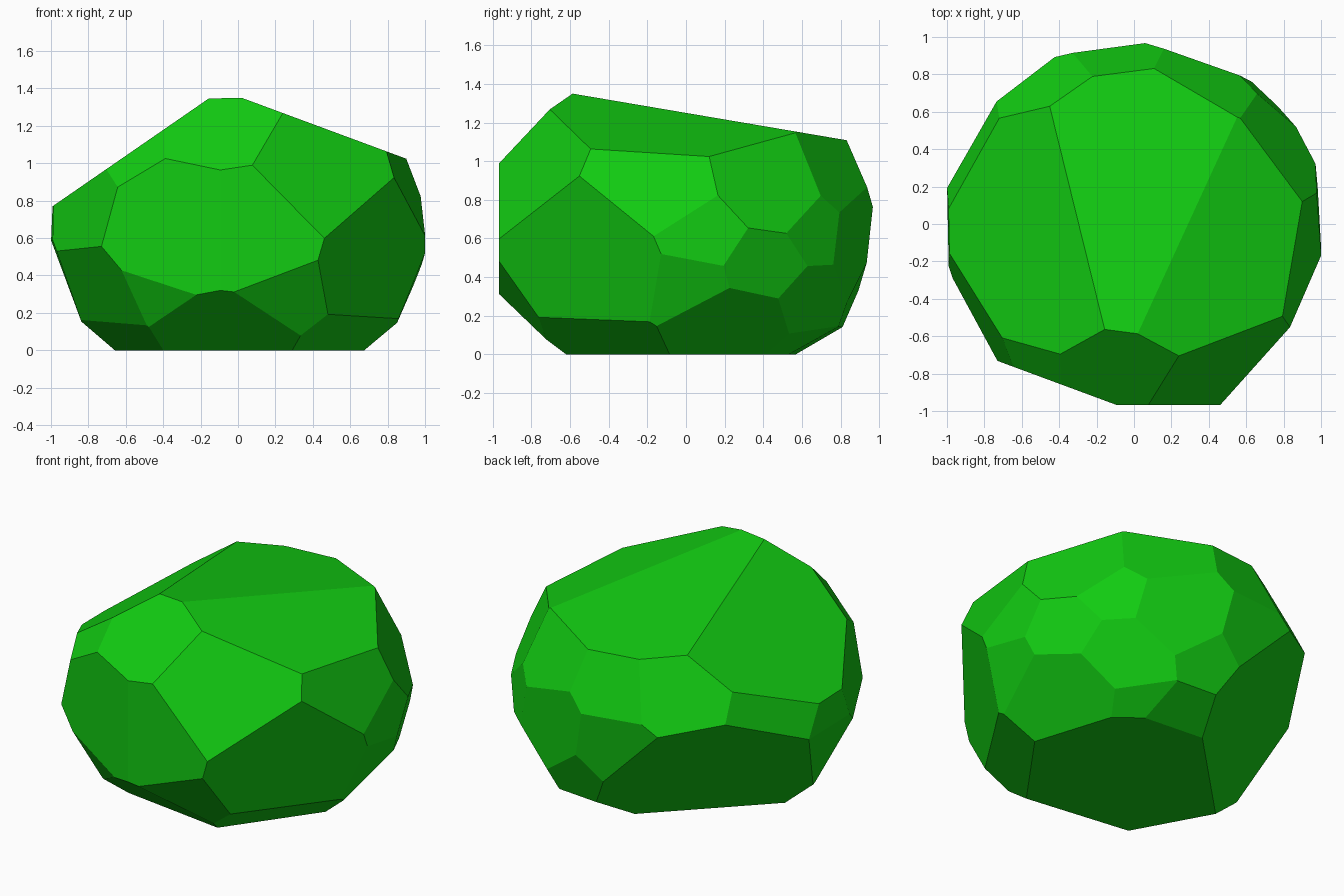
import bpy
import bmesh
from mathutils import Vector

# Remove the default object only
default_object = bpy.data.objects.get("Cube")
if default_object:
    bpy.data.objects.remove(default_object, do_unlink=True)


def make_material(name, colour):
    material = bpy.data.materials.new(name)
    material.use_nodes = True
    material.diffuse_color = colour
    for node in material.node_tree.nodes:
        if node.type == "BSDF_PRINCIPLED":
            node.inputs["Base Color"].default_value = colour
            node.inputs["Roughness"].default_value = 1
    return material


def chisel(bm, direction, reach):
    """Slice off everything beyond the plane direction . point = reach and cap the cut."""
    normal = Vector(direction)
    point = normal * (reach / normal.length_squared)
    geometry = bm.verts[:] + bm.edges[:] + bm.faces[:]
    result = bmesh.ops.bisect_plane(
        bm, geom=geometry, dist=1e-5, plane_co=point, plane_no=normal, clear_outer=True
    )
    rim = [item for item in result["geom_cut"]
           if isinstance(item, bmesh.types.BMEdge) and item.is_boundary]
    if rim:
        bmesh.ops.holes_fill(bm, edges=rim, sides=0)


def make_stone(name, cuts, material):
    """Carve a faceted stone from a block, one flat chisel cut at a time."""
    bm = bmesh.new()
    bmesh.ops.create_cube(bm, size=4)
    for facets in cuts.values():
        for *direction, reach in facets:
            chisel(bm, direction, reach)
    bmesh.ops.recalc_face_normals(bm, faces=bm.faces)
    for face in bm.faces:
        face.smooth = False
    mesh = bpy.data.meshes.new(name)
    bm.to_mesh(mesh)
    bm.free()
    mesh.materials.append(material)
    stone = bpy.data.objects.new(name, mesh)
    bpy.context.collection.objects.link(stone)
    return stone


# Each cut is an outward direction followed by its reach from the origin
stone_cuts = {
    "flat_base": [
        (0, 0, -1, 0),
    ],
    "sloping_top": [
        (0, .17, 1, 1.25),
        (.37, 0, 1, 1.357),
        (-.69, 0, 1, 1.454),
    ],
    "front_upper": [
        (-.15, -.97, 1, 1.916),
        (-.97, -1, 1, 2.26),
        (.6, -1, .59, 1.597),
    ],
    "front_middle": [
        (0, -1, 0, .967),
        (-.37, -1, 0, 1.002),
    ],
    "front_lower": [
        (-.11, -.8, -1, .464),
        (.25, -1, -.66, .756),
        (-.57, -1, -.61, .866),
    ],
    "positive_x_side": [
        (1, -.15, .35, 1.24),
        (1, -.67, -.29, .936),
        (1, .06, .02, 1.003),
        (1, .6, .52, 1.504),
        (1, .49, -.26, .958),
        (1, -.02, -.4, .795),
        (1, .32, -1.05, .648),
        (1, -.72, -1.53, .736),
    ],
    "negative_x_side": [
        (-1, -.53, .22, 1.24),
        (-1, -.58, -.66, .788),
        (-1, -.02, .03, 1.013),
        (-1, -.02, -.36, .784),
        (-1, .44, .31, 1.266),
        (-1, -.55, -1.26, .688),
    ],
    "back_upper": [
        (-.63, 1, .57, 1.565),
        (-.12, 1, .41, 1.273),
        (.53, 1, .55, 1.498),
        (.95, 1, .1, 1.405),
    ],
    "back_lower": [
        (.34, 1, -.04, .957),
        (-.14, 1, -.14, .852),
        (.08, 1, -.39, .76),
        (1, 1.1, -.81, 1.09),
        (-1, 1, -1, .605),
    ],
    "back_foot": [
        (.77, 1, -1.65, .81),
        (.09, 1, -1.78, .564),
    ],
}

# The whole stone is one flat colour
stone_green = make_material("bright_green", (.006, .6, .006, 1))
make_stone("faceted_stone", stone_cuts, stone_green)
